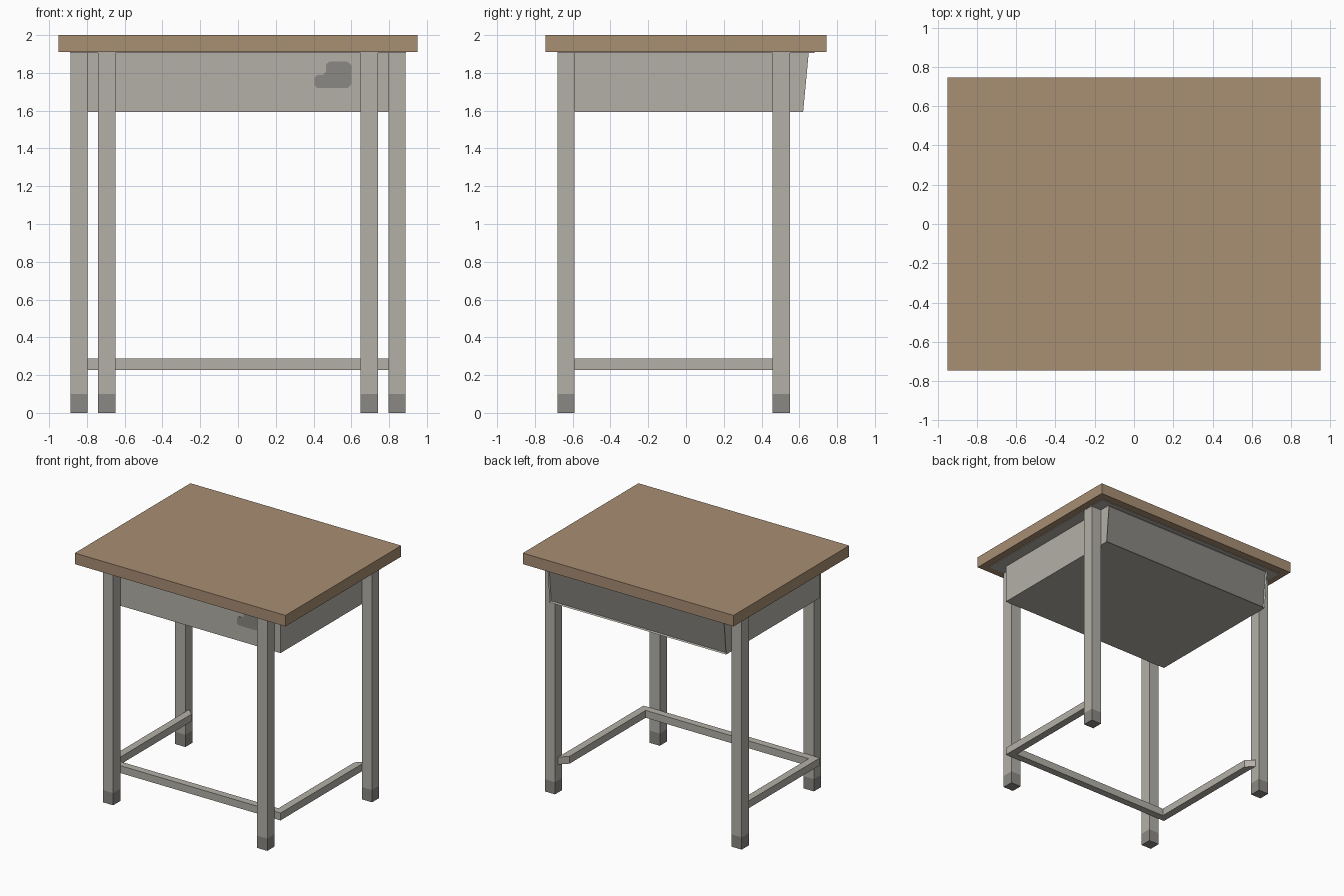
import bpy, bmesh
from mathutils import Vector

if "Cube" in bpy.data.objects:
    bpy.data.objects.remove(bpy.data.objects["Cube"])


def material(name, hex_code):
    def lin(c):
        c /= 255
        return c / 12.92 if c <= 0.04045 else ((c + 0.055) / 1.055) ** 2.4
    m = bpy.data.materials.new(name)
    m.diffuse_color = [lin(int(hex_code[i:i + 2], 16)) for i in (0, 2, 4)] + [1]
    m.use_nodes = True
    m.node_tree.nodes["Principled BSDF"].inputs["Base Color"].default_value = m.diffuse_color
    return m


WOOD = material("brown wood", "A88E73")
METAL = material("light grey metal", "B4B0A8")
DARK = material("dark grey", "8B8883")


def prism(name, outline, axis, lo, hi, *mats):
    """Extrude a 2D outline along one axis (0=x, 1=y, 2=z)."""
    def place(p, d):
        c = list(p)
        c.insert(axis, d)
        return Vector(c)
    bm = bmesh.new()
    face = bm.faces.new([bm.verts.new(place(p, lo)) for p in outline])
    ext = bmesh.ops.extrude_face_region(bm, geom=[face])
    top = [v for v in ext["geom"] if isinstance(v, bmesh.types.BMVert)]
    bmesh.ops.translate(bm, verts=top, vec=place((0, 0), hi - lo))
    bmesh.ops.recalc_face_normals(bm, faces=bm.faces)
    me = bpy.data.meshes.new(name)
    bm.to_mesh(me)
    bm.free()
    for m in mats:
        me.materials.append(m)
    ob = bpy.data.objects.new(name, me)
    bpy.context.collection.objects.link(ob)
    return ob


def box(name, x, y, z, mat):
    return prism(name, [(x[0], y[0]), (x[1], y[0]), (x[1], y[1]), (x[0], y[1])],
                 2, z[0], z[1], mat)


# Tabletop with a thin metal sheet under it
box("tabletop", (-.95, .95), (-.745, .745), (1.91, 2.0), WOOD)
box("tabletop_underside_sheet", (-.89, .89), (-.68, .68), (1.905, 1.91), METAL)

# Legs: front pair set closer together than the back pair
for row, cx, cy in (("front", .695, -.635), ("back", .842, .505)):
    for side, s in (("left", -1), ("right", 1)):
        xs = (s * cx - .046, s * cx + .046)
        ys = (cy - .046, cy + .046)
        box(f"{row}_{side}_leg", xs, ys, (.1, 1.91), METAL)
        box(f"{row}_{side}_foot", xs, ys, (0, .1), DARK)

# U-shaped stretcher with mitred ends against the back legs
half = [(.735, -.53), (.735, .45), (.796, .51), (.796, -.589)]
prism("stretcher", half + [(-x, y) for x, y in reversed(half)], 2, .228, .288, METAL)

# Storage tray with sloping back and a recessed dark back panel
tray = prism("storage_tray", [(-.589, 1.592), (.62, 1.592), (.65, 1.91), (-.589, 1.91)],
             0, -.796, .796, METAL, DARK)
bm = bmesh.new()
bm.from_mesh(tray.data)
back = [f for f in bm.faces if f.normal.y > .9]
bmesh.ops.inset_region(bm, faces=back, thickness=.012, depth=-.01)
for f in back:
    f.material_index = 1
bm.to_mesh(tray.data)
bm.free()

# Dark worn patch on the tray front
prism("front_patch", [(.42, 1.72), (.58, 1.72), (.6, 1.74), (.6, 1.84), (.58, 1.86),
                      (.485, 1.86), (.465, 1.845), (.465, 1.805), (.45, 1.79),
                      (.42, 1.79), (.405, 1.775), (.405, 1.735)],
      1, -.593, -.588, DARK)
